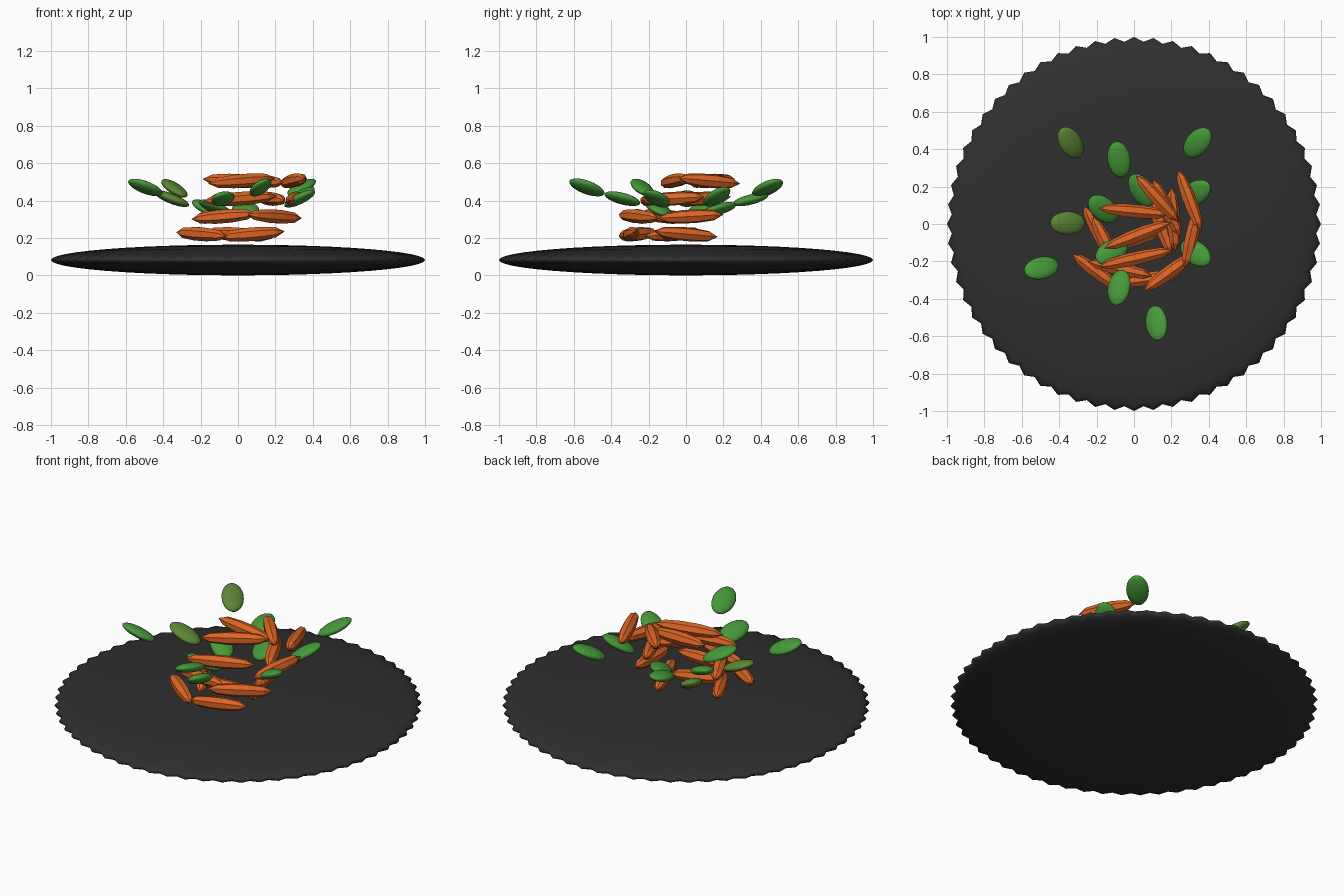
import bpy
import bmesh
import math
from mathutils import Matrix, Vector

cube = bpy.data.objects.get("Cube")
if cube:
    bpy.data.objects.remove(cube)


def material(name, rgb):
    m = bpy.data.materials.new(name)
    m.use_nodes = True
    m.diffuse_color = (*rgb, 1)
    m.node_tree.nodes["Principled BSDF"].inputs["Base Color"].default_value = (*rgb, 1)
    return m


CHARCOAL = material("charcoal", (0.028, 0.028, 0.028))
ORANGE = material("orange", (0.72, 0.13, 0.018))
GREEN = material("leaf_green", (0.06, 0.32, 0.04))
OLIVE = material("olive_green", (0.11, 0.24, 0.037))


def add_object(name, bm, mat, smooth):
    bmesh.ops.recalc_face_normals(bm, faces=bm.faces)
    mesh = bpy.data.meshes.new(name)
    bm.to_mesh(mesh)
    bm.free()
    mesh.materials.append(mat)
    mesh.polygons.foreach_set("use_smooth", [smooth] * len(mesh.polygons))
    obj = bpy.data.objects.new(name, mesh)
    bpy.context.collection.objects.link(obj)
    return obj


def lathe(rings, sides, radius_at):
    """Closed body round z; rings are (radius, z), the first and last are poles."""
    bm = bmesh.new()
    low = bm.verts.new((0, 0, rings[0][1]))
    high = bm.verts.new((0, 0, rings[-1][1]))
    loops = []
    for r, z in rings[1:-1]:
        loop = []
        for i in range(sides):
            a = math.tau * i / sides
            rad = radius_at(r, i)
            loop.append(bm.verts.new((rad * math.cos(a), rad * math.sin(a), z)))
        loops.append(loop)
    for i in range(sides):
        j = (i + 1) % sides
        bm.faces.new((low, loops[0][j], loops[0][i]))
        bm.faces.new((high, loops[-1][i], loops[-1][j]))
        for a, b in zip(loops, loops[1:]):
            bm.faces.new((a[i], a[j], b[j], b[i]))
    return bm


# Plate: flattened ellipsoid with a finely toothed rim
STEPS = 24
HALF = 0.082
plate_rings = [(math.sin(math.pi * k / STEPS), HALF - HALF * math.cos(math.pi * k / STEPS))
               for k in range(STEPS + 1)]
plate = lathe(plate_rings, 120, lambda r, i: r * (1 - 0.025 * (i % 2) * r ** 8))
add_object("plate", plate, CHARCOAL, True)

# Carrot sticks: faceted spindles with pointed ends, stacked in four layers
LAYERS = {
    "bottom": (0.22, [((-.33, -.16), (-.06, -.36)), ((-.1, -.32), (.25, -.27)),
                      ((-.27, .1), (-.1, -.22)), ((.08, .17), (.2, -.17)),
                      ((-.18, -.13), (.14, -.05))]),
    "lower": (0.315, [((.05, -.36), (.34, -.15)), ((-.25, -.2), (.1, -.28)),
                      ((.2, .2), (.22, -.15)), ((-.22, .04), (-.08, -.25))]),
    "upper": (0.41, [((.345, .1), (.27, -.24)), ((-.19, -.23), (.21, -.14)),
                     ((.1, .24), (.25, -.07))]),
    "top": (0.505, [((-.19, .085), (.19, .05)), ((-.16, -.13), (.2, .01)),
                    ((.01, .26), (.24, .01)), ((.235, .29), (.36, -.04))]),
}
SPINDLE = [(0, -.5), (.028, -.36), (.037, -.12), (.037, .12), (.028, .36), (0, .5)]


def carrot(name, start, end):
    axis = end - start
    rings = [(r, t * axis.length) for r, t in SPINDLE]
    bm = lathe(rings, 7, lambda r, i: r)
    rot = axis.to_track_quat('Z', 'Y').to_matrix().to_4x4()
    bm.transform(Matrix.Translation((start + end) / 2) @ rot)
    add_object(name, bm, ORANGE, False)


for layer, (z, sticks) in LAYERS.items():
    for n, (p, q) in enumerate(sticks):
        lift = 0.015 if n % 2 else -0.01
        carrot(f"{layer}_carrot_{n + 1}", Vector((*p, z - lift)), Vector((*q, z + lift)))

# Leaves: thin ellipsoids given by centre, yaw in degrees and slope along x and y
LEAVES = [
    ((-.34, .435, .465), -55, (-.45, .25), OLIVE),
    ((-.08, .345, .405), 100, (0, .25), GREEN),
    ((.34, .435, .47), 48, (.35, .25), GREEN),
    ((.33, .165, .42), 35, (.45, .3), GREEN),
    ((-.355, .005, .41), 0, (-.4, 0), OLIVE),
    ((-.495, -.235, .47), 15, (-.3, -.4), GREEN),
    ((-.08, -.34, .41), 80, (.3, -.3), GREEN),
    ((.12, -.53, .47), -80, (.5, -.3), GREEN),
    ((.33, -.155, .41), -35, (.4, -.2), GREEN),
    ((-.165, .08, .36), -40, (-.3, .3), GREEN),
    ((.04, .18, .355), -60, (.2, .35), GREEN),
    ((-.12, -.15, .36), 30, (-.3, -.3), GREEN),
]

for n, (centre, yaw, (sx, sy), mat) in enumerate(LEAVES):
    a = math.radians(yaw)
    along = Vector((math.cos(a), math.sin(a), sx * math.cos(a) + sy * math.sin(a))).normalized()
    normal = Vector((-sx, -sy, 1)).normalized()
    rot = Matrix((along, normal.cross(along), normal)).transposed().to_4x4()
    bm = bmesh.new()
    bmesh.ops.create_uvsphere(bm, u_segments=24, v_segments=14, radius=1)
    bm.transform(Matrix.Translation(centre) @ rot @ Matrix.Diagonal((.1, .062, .027, 1)))
    add_object(f"leaf_{n + 1}", bm, mat, True)
